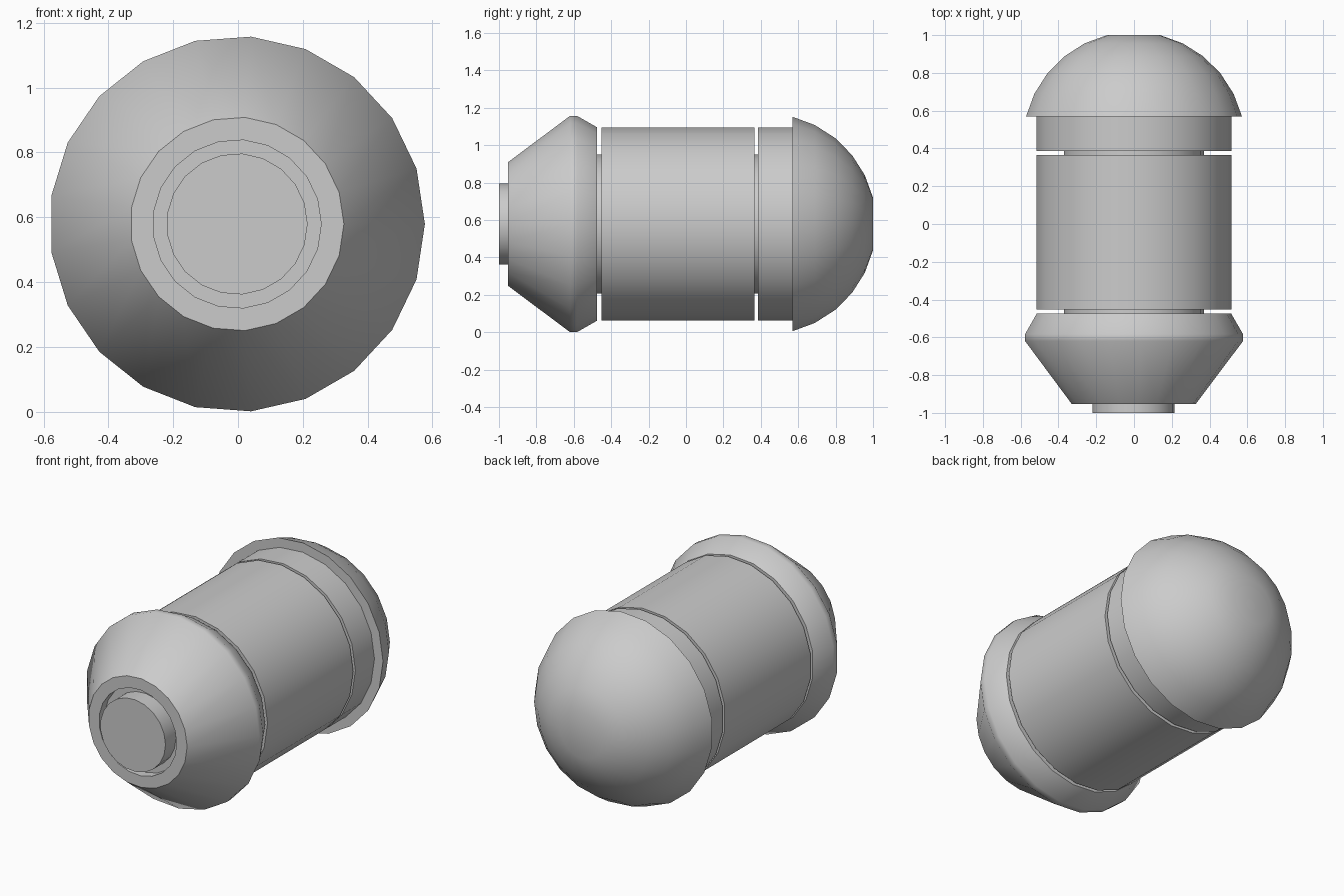
import bpy, bmesh
from math import cos, sin, pi, radians

if "Cube" in bpy.data.objects:
    bpy.data.objects.remove(bpy.data.objects["Cube"])

SIDES = 21
CX, CZ = -0.003, 0.579


def lathe(name, profile):
    """Spin (radius, y) points around the long axis and cap both ends."""
    bm = bmesh.new()
    rings = []
    for r, y in profile:
        rings.append([bm.verts.new((CX + r * cos(2 * pi * k / SIDES), y,
                                    CZ + r * sin(2 * pi * k / SIDES)))
                      for k in range(SIDES)])
    for a, b in zip(rings, rings[1:]):
        for k in range(SIDES):
            n = (k + 1) % SIDES
            bm.faces.new((a[k], a[n], b[n], b[k]))
    bm.faces.new(rings[0])
    bm.faces.new(rings[-1])
    bmesh.ops.recalc_face_normals(bm, faces=bm.faces)
    mesh = bpy.data.meshes.new(name)
    bm.to_mesh(mesh)
    bm.free()
    obj = bpy.data.objects.new(name, mesh)
    bpy.context.collection.objects.link(obj)
    bpy.ops.object.select_all(action='DESELECT')
    obj.select_set(True)
    bpy.context.view_layer.objects.active = obj
    bpy.ops.object.shade_smooth_by_angle(angle=radians(40))
    return obj


# Tapered nose with the core standing in a shallow recess, then the grooved barrel
lathe("barrel", [
    (0.218, -1.0), (0.218, -0.90),                       # core
    (0.26, -0.90), (0.26, -0.953),                       # recess
    (0.33, -0.953), (0.58, -0.62), (0.58, -0.583), (0.518, -0.475),  # nose
    (0.373, -0.475), (0.373, -0.453),                    # front groove
    (0.518, -0.453), (0.518, 0.366),                     # main body
    (0.373, 0.366), (0.373, 0.386),                      # rear groove
    (0.518, 0.386), (0.518, 0.572),                      # collar
])

# Rounded cap at the back: a slice of a sphere with a small flat tip
R, y0 = 0.593, 0.424
angles = [14.1 + i * (76.3 - 14.1) / 5 for i in range(6)]
lathe("dome_cap", [(R * cos(radians(a)), y0 + R * sin(radians(a))) for a in angles])
